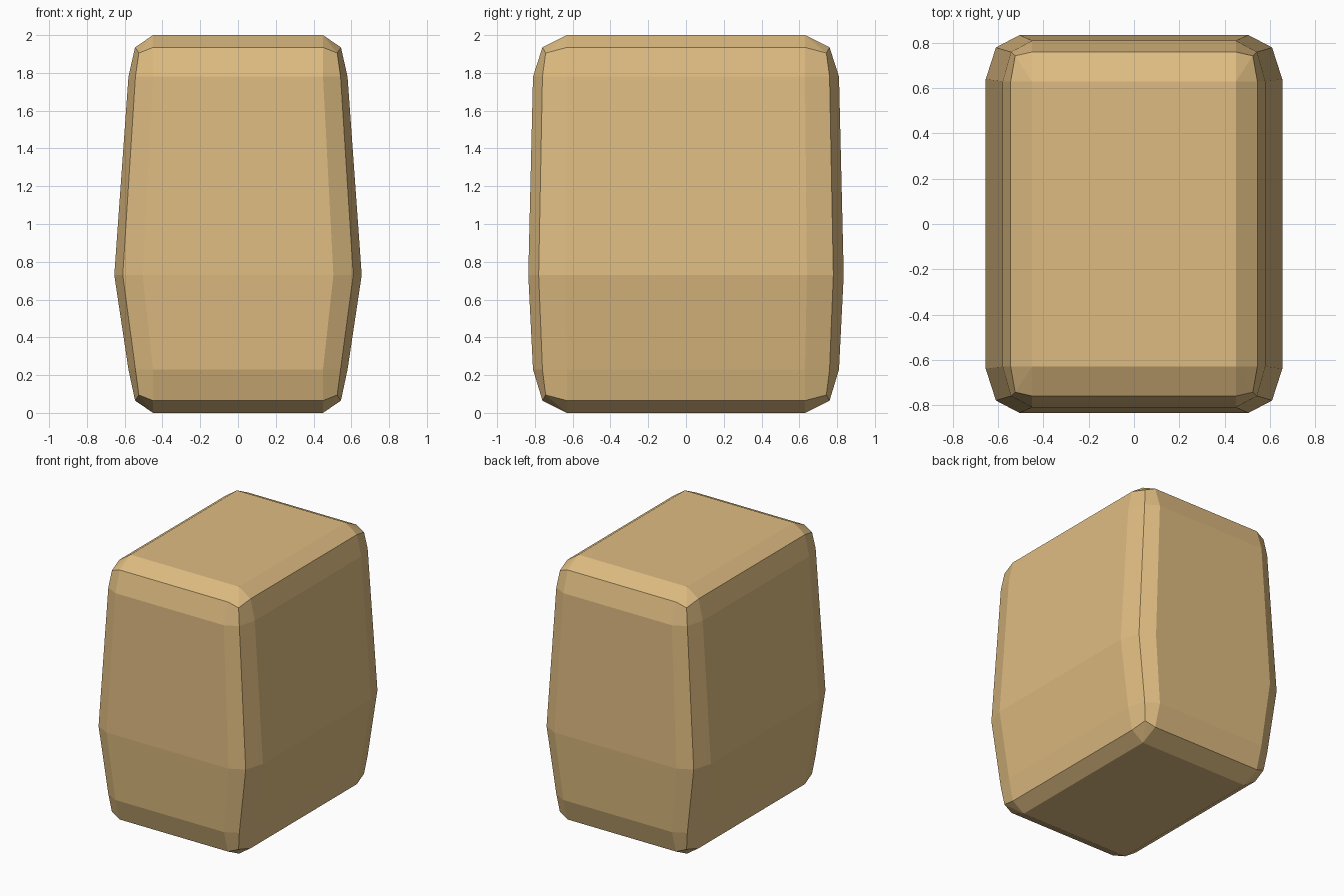
import bpy
import bmesh

# Remove the default cube
cube = bpy.data.objects.get("Cube")
if cube:
    bpy.data.objects.remove(cube, do_unlink=True)

# Single tan colour
TAN = (0.73, 0.50, 0.22, 1.0)
tan = bpy.data.materials.new("tan")
tan.use_nodes = True
tan.diffuse_color = TAN
tan.node_tree.nodes["Principled BSDF"].inputs["Base Color"].default_value = TAN

# Each ring: three points of one rounded corner (side, corner, front) as x, y, z
def ring(side, corner, front):
    return [side, corner, front]

CAP_X, CAP_Y = 0.45, 0.63
def rim(z, inset):
    return ring((0.545, CAP_Y, z), (0.525, 0.743, z + inset), (CAP_X, 0.76, z))

def shoulder(z):
    return ring((0.58, CAP_Y, z), (0.543, 0.76, z), (CAP_X, 0.81, z))

rings = [
    [(CAP_X, CAP_Y, 0.0)] * 3,
    rim(0.065, 0.03),
    shoulder(0.23),
    ring((0.655, 0.64, 0.73), (0.61, 0.78, 0.73), (0.505, 0.835, 0.73)),
    shoulder(1.78),
    rim(1.935, -0.03),
    [(CAP_X, CAP_Y, 2.0)] * 3,
]

# Mirror each corner around the body to a closed loop of twelve points
def full_loop(pts):
    loop = []
    for sx, sy in ((1, 1), (-1, 1), (-1, -1), (1, -1)):
        order = pts if sx * sy > 0 else pts[::-1]
        loop += [(sx * x, sy * y, z) for x, y, z in order]
    return loop

# Loft the rings into the bulging rounded block
bm = bmesh.new()
loops = [[bm.verts.new(p) for p in full_loop(r)] for r in rings]
for low, high in zip(loops, loops[1:]):
    n = len(low)
    for i in range(n):
        j = (i + 1) % n
        bm.faces.new((low[i], low[j], high[j], high[i]))
bm.faces.new(loops[0][::-1])
bm.faces.new(loops[-1])
bmesh.ops.remove_doubles(bm, verts=bm.verts, dist=0.0005)
bmesh.ops.recalc_face_normals(bm, faces=bm.faces)

mesh = bpy.data.meshes.new("rounded_block")
bm.to_mesh(mesh)
bm.free()
mesh.materials.append(tan)
block = bpy.data.objects.new("rounded_block", mesh)
bpy.context.collection.objects.link(block)
